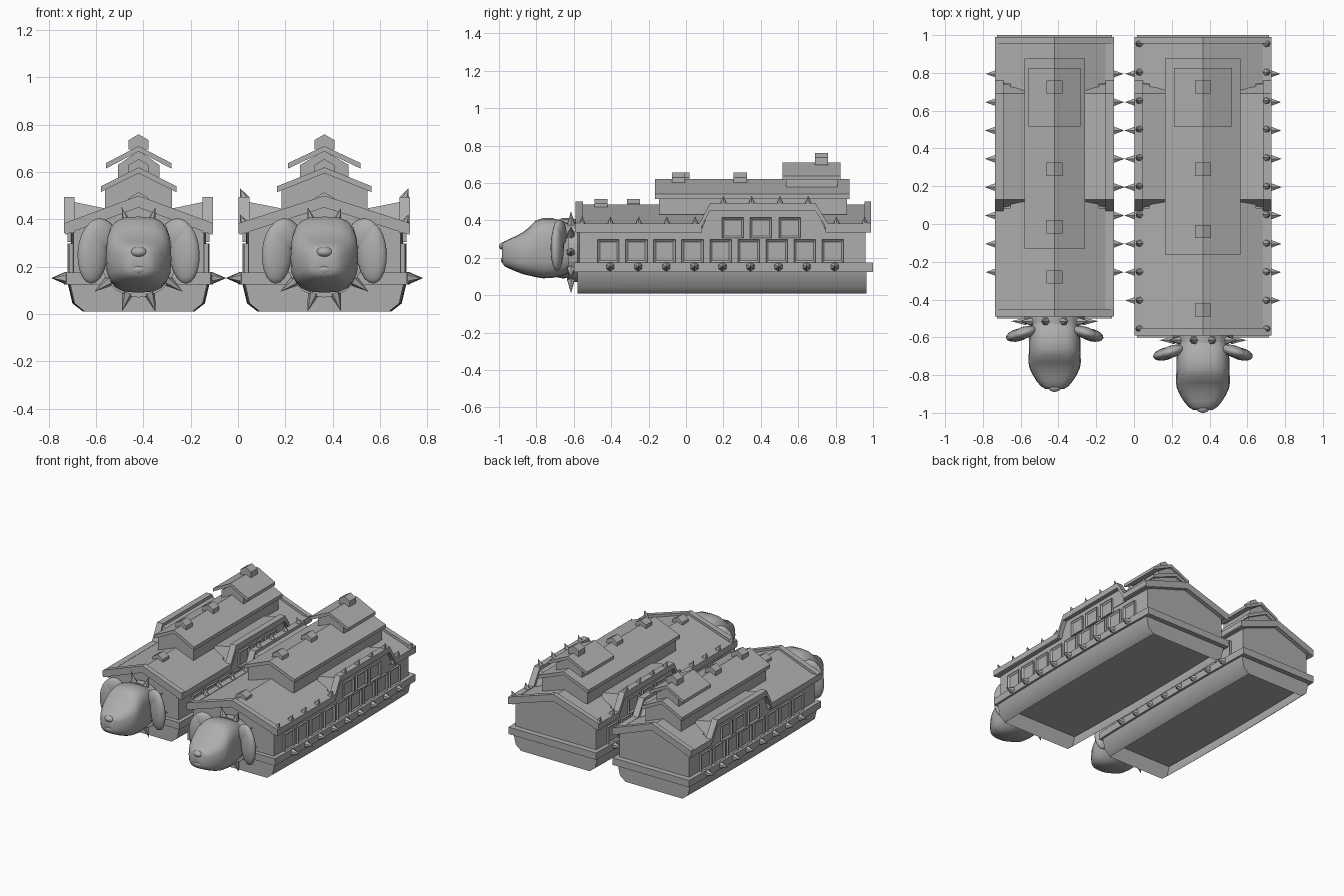
import bpy, bmesh, math
from mathutils import Vector, Matrix

if "Cube" in bpy.data.objects:
    bpy.data.objects.remove(bpy.data.objects["Cube"])

grey = bpy.data.materials.new("plain grey")
grey.diffuse_color = (0.42, 0.42, 0.42, 1)
grey.use_nodes = True
grey.node_tree.nodes["Principled BSDF"].inputs["Base Color"].default_value = grey.diffuse_color


def finish(name, bm, smooth=None):
    bmesh.ops.recalc_face_normals(bm, faces=bm.faces)
    me = bpy.data.meshes.new(name)
    bm.to_mesh(me)
    bm.free()
    me.materials.append(grey)
    ob = bpy.data.objects.new(name, me)
    bpy.context.collection.objects.link(ob)
    if smooth:
        bpy.context.view_layer.objects.active = ob
        bpy.ops.object.select_all(action='DESELECT')
        ob.select_set(True)
        bpy.ops.object.shade_smooth_by_angle(angle=math.radians(smooth))
    return ob


def loft(bm, rings):
    """Skin closed rings of points and cap both ends."""
    vs = [[bm.verts.new(p) for p in r] for r in rings]
    n = len(vs[0])
    for a, b in zip(vs, vs[1:]):
        for i in range(n):
            bm.faces.new((a[i], a[(i + 1) % n], b[(i + 1) % n], b[i]))
    bm.faces.new(vs[0])
    bm.faces.new(vs[-1])


def spike(bm, base, direction, r, length):
    d = Vector(direction).normalized()
    m = Matrix.Translation(Vector(base) + d * length / 2) @ d.to_track_quat('Z', 'Y').to_matrix().to_4x4()
    bmesh.ops.create_cone(bm, cap_ends=True, segments=6, radius1=r, radius2=0, depth=length, matrix=m)


def chevron(h, z0, z1, zp):
    return [(-h, z0), (-h, z1), (0, zp), (h, z1), (h, z0), (0, zp - z1 + z0)]


def house(h, z0, z1, zp):
    return [(-h, z0), (-h, z1), (0, zp), (h, z1), (h, z0)]


def ball(bm, c, s, rot=0, roll=0):
    m = (Matrix.Translation(c) @ Matrix.Rotation(rot, 4, 'Z') @ Matrix.Rotation(roll, 4, 'Y')
         @ Matrix.Diagonal((*s, 1)))
    bmesh.ops.create_uvsphere(bm, u_segments=16, v_segments=10, radius=1, matrix=m)


def boat(tag, cx, hw, yf, tier_w, tier_y, tier2_w, chimneys, windows, roof_spikes, hs):
    mid, half = (yf + 1) / 2, (1 - yf) / 2

    def bow(y):
        return 1 - 0.035 * ((y - mid) / half) ** 2

    def prism(part, prof, y0, y1, bowed=False):
        bm = bmesh.new()
        n = 8 if bowed else 1
        ys = [y0 + (y1 - y0) * i / n for i in range(n + 1)]
        loft(bm, [[(cx + x * (bow(y) if bowed else 1), y, z) for x, z in prof] for y in ys])
        return finish(tag + part, bm, 25 if bowed else None)

    # hull: a shell open at the bottom, tapering downwards
    bm = bmesh.new()
    ys = [yf + .02 + (.945 - yf) * i / 8 for i in range(9)]
    levels = [(.015, .13), (.035, .045), (.08, .01)]
    rows = []
    for inset, z in levels:
        rows.append([bm.verts.new((cx - (hw - inset) * bow(y), y, z)) for y in ys]
                    + [bm.verts.new((cx + (hw - inset) * bow(y), y, z)) for y in reversed(ys)])
    for a, b in zip(rows, rows[1:]):
        for i in range(len(a)):
            j = (i + 1) % len(a)
            bm.faces.new((a[i], a[j], b[j], b[i]))
    finish(tag + "hull", bm, 60)

    # rail and cabin
    prism("rail", [(-hw, .125), (-hw, .175), (hw, .175), (hw, .125)], yf, 1, True)
    wall = hw - .03
    prism("cabin", house(wall, .17, .355, .46), yf + .03, .96, True)

    # main roof, narrower between the dormers, with raised gable frames at both ends
    edge = hw - .005
    prism("front_roof", chevron(edge, .335, .365, .485), yf + .015, .085)
    prism("back_roof", chevron(edge, .335, .365, .485), .745, .985)
    k = wall - .05
    e = .485 - .12 * k / edge
    prism("middle_roof", chevron(k, e - .03, e, .485), .085, .745)
    for nm, y0, y1 in (("front", yf + .01, yf + .05), ("back", .955, .99)):
        prism(nm + "_gable_frame", chevron(hw - .003, .335, .385, .5), y0, y1)

    # raised side dormers and the eave trim stepping over them
    dorm, trim = bmesh.new(), bmesh.new()
    path = [(yf + .01, .362), (.07, .362), (.13, .474), (.69, .474), (.76, .362), (.99, .362)]
    inner = tier_w - .015
    for s in (-1, 1):
        def ring(x, top):
            return [(cx + s * x, .08, .34), (cx + s * x, .13, top),
                    (cx + s * x, .69, top), (cx + s * x, .75, .34)]
        loft(dorm, [ring(wall, .476), ring(inner, .447)])
        loft(trim, [[(cx + s * x, y, z + dz) for x, dz in
                     ((hw - .045, -.02), (hw - .045, .02), (hw, .02), (hw, -.02))]
                    for y, z in path])
    finish(tag + "dormers", dorm)
    finish(tag + "eave_trim", trim)

    # roof tiers
    y0 = tier_y
    prism("tier_body", house(tier_w - .018, .43, .53, .6), y0 + .02, .86)
    prism("tier_roof", chevron(tier_w, .515, .54, .62), y0, .875)
    prism("top_tier_body", house(tier2_w - .05, .56, .63, .69), .535, .81)
    prism("top_tier_roof", chevron(tier2_w, .615, .638, .71), .515, .825)
    for y, z in chimneys:
        prism("chimney", house(.042, z - .065, z - .025, z), y - .035, y + .035)

    # windows: frames with sunken panes
    bm = bmesh.new()
    spots = [(.785 - .15 * i, .235, .125) for i in range(windows)]
    spots += [(y, .36, .11) for y in (.25, .4, .555)]
    for s in (-1, 1):
        for y, z, h in spots:
            x = wall * bow(y)
            m = Matrix.Translation((cx + s * x, y, z)) @ Matrix.Diagonal((.03, .116, h, 1))
            vs = set(bmesh.ops.create_cube(bm, size=1, matrix=m)['verts'])
            bm.normal_update()
            f = [f for f in bm.faces if f.normal.x * s > .9 and set(f.verts) <= vs]
            bmesh.ops.inset_region(bm, faces=f, thickness=.017)
            for v in f[0].verts:
                v.co.x -= s * .01
    finish(tag + "windows", bm)

    # spikes on the rail
    bm = bmesh.new()
    for s in (-1, 1):
        for i in range(windows):
            y = .795 - .15 * i
            spike(bm, (cx + s * (hw * bow(y) - .005), y, .152), (s, 0, 0), .026, .06)
    finish(tag + "rail_spikes", bm)

    # spikes along the eaves
    if roof_spikes:
        bm = bmesh.new()
        for s in (-1, 1):
            for i in range(11):
                y = .955 - .151 * i
                z = .485 if .13 < y < .69 else .375
                spike(bm, (cx + s * (hw - .025), y, z), (s * .4, 0, 1), .022, .05)
        finish(tag + "eave_spikes", bm)

    # spiked collar
    bm = bmesh.new()
    m = Matrix.Translation((cx, yf - .005, .23)) @ Matrix.Rotation(math.pi / 2, 4, 'X')
    bmesh.ops.create_cone(bm, cap_ends=True, segments=20, radius1=.16, radius2=.16, depth=.05, matrix=m)
    for i in range(10):
        a = math.radians(18 + 36 * i)
        d = Vector((math.sin(a), 0, math.cos(a)))
        spike(bm, Vector((cx, yf - .015, .23)) + d * .148, d, .025, .083)
    finish(tag + "collar", bm)

    # dog head: (distance forward, half width, low z, high z)
    secs = [(0, .12, .13, .37), (.05, .135, .105, .395), (.11, .14, .092, .412), (.16, .14, .09, .412),
            (.2, .142, .097, .398), (.235, .143, .105, .362), (.265, .138, .112, .338),
            (.3, .122, .125, .318), (.335, .1, .14, .302), (.365, .075, .155, .288), (.38, .05, .175, .27)]
    bm = bmesh.new()
    rings = []
    for d, w, a, b in secs:
        r = []
        for k in range(20):
            t = 2 * math.pi * k / 20
            c, s = math.cos(t), math.sin(t)
            r.append((cx + hs * w * math.copysign(abs(c) ** .65, c), yf - .005 - d * hs,
                      (a + b) / 2 + (b - a) / 2 * math.copysign(abs(s) ** .65, s)))
        rings.append(r)
    loft(bm, rings)
    finish(tag + "dog_head", bm, 50)
    bm = bmesh.new()
    ball(bm, (cx, yf - .372 * hs, .262), (.036, .028, .022))
    finish(tag + "dog_nose", bm, 60)
    bm = bmesh.new()
    ball(bm, (cx, yf - .358 * hs, .188), (.046, .032, .025))
    finish(tag + "dog_mouth", bm, 60)
    bm = bmesh.new()
    for s in (-1, 1):
        ball(bm, (cx + s * .2 * hs, yf - .088, .258), (.066, .033, .13), -s * .25, -s * .06)
        ball(bm, (cx + s * .165 * hs, yf - .075, .33), (.07, .032, .075), -s * .3, s * .5)
    finish(tag + "dog_ears", bm, 60)


boat("left_", -.42, .315, -.5, .16, -.13, .138,
     [(.725, .76), (.29, .655), (-.015, .655), (-.28, .515)], 8, False, .97)
boat("right_", .365, .362, -.6, .2, -.165, .153,
     [(.725, .76), (.29, .655), (-.04, .655), (-.455, .515)], 9, True, 1)
